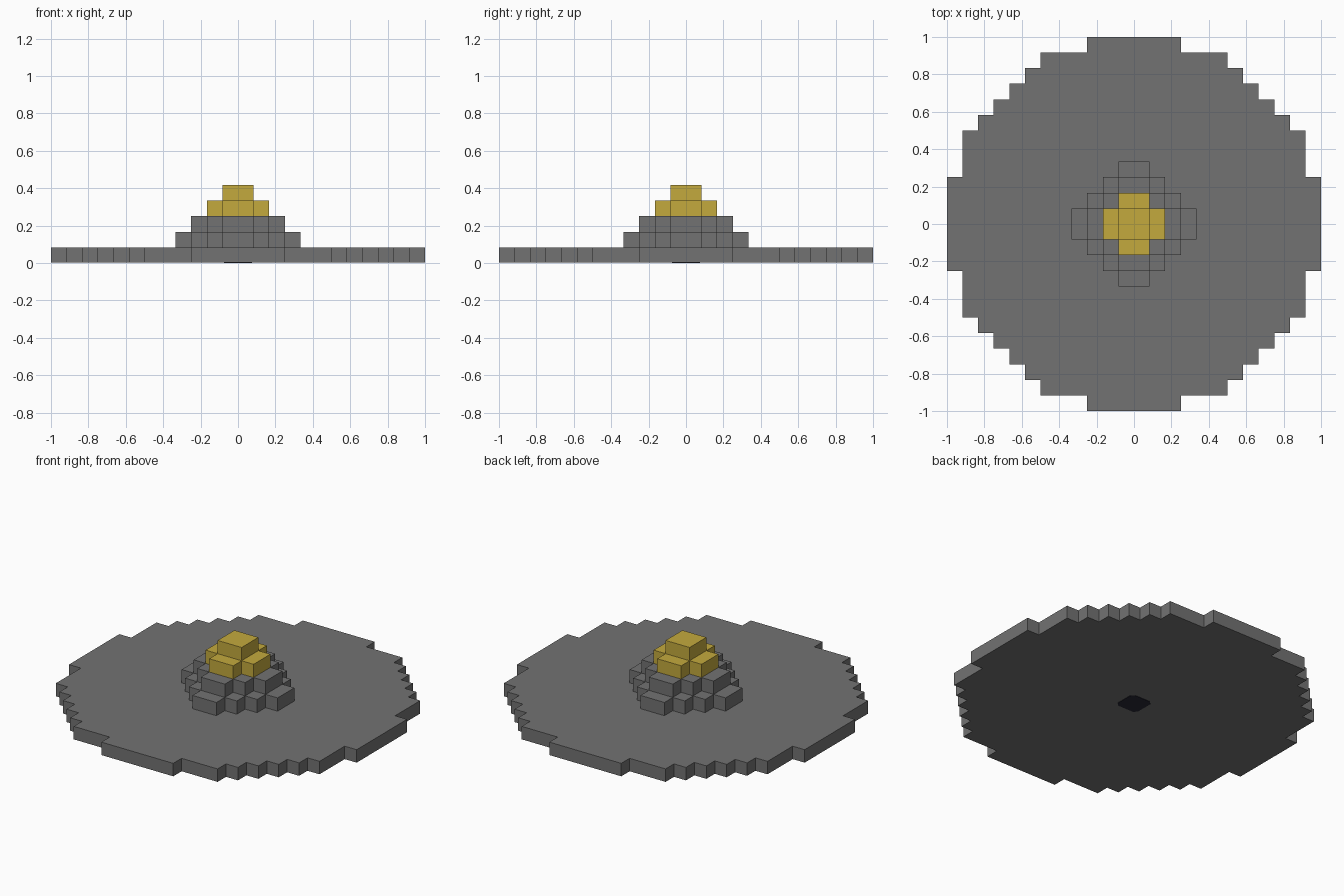
import bpy, bmesh

cube = bpy.data.objects.get("Cube")
if cube:
    bpy.data.objects.remove(cube, do_unlink=True)

U = 1 / 12  # size of one block


def material(name, rgb):
    mat = bpy.data.materials.new(name)
    mat.use_nodes = True
    colour = (*rgb, 1)
    mat.diffuse_color = colour
    bsdf = next(n for n in mat.node_tree.nodes if n.type == 'BSDF_PRINCIPLED')
    bsdf.inputs["Base Color"].default_value = colour
    return mat


def prism(name, quarter, bottom, top, mat):
    """Extrude a quarter outline, repeated by quarter turns, from bottom to top."""
    outline = []
    for _ in range(4):
        outline += quarter
        quarter = [(-y, x) for x, y in quarter]
    bm = bmesh.new()
    base = bm.faces.new([bm.verts.new((x, y, bottom)) for x, y in outline])
    result = bmesh.ops.extrude_face_region(bm, geom=[base], use_keep_orig=True)
    raised = [v for v in result["geom"] if isinstance(v, bmesh.types.BMVert)]
    bmesh.ops.translate(bm, verts=raised, vec=(0, 0, top - bottom))
    bmesh.ops.recalc_face_normals(bm, faces=bm.faces)
    mesh = bpy.data.meshes.new(name)
    bm.to_mesh(mesh)
    bm.free()
    mesh.materials.append(mat)
    obj = bpy.data.objects.new(name, mesh)
    bpy.context.collection.objects.link(obj)
    return obj


def steps(half_widths):
    """Quarter of a blocky round outline from the half width of each row."""
    points = []
    for row, (a, b) in enumerate(zip(half_widths, half_widths[1:]), 1):
        if a != b:
            points += [(a * U, row * U), (b * U, row * U)]
    return points + [(half_widths[-1] * U, len(half_widths) * U)]


grey = material("grey stone", (0.17, 0.17, 0.17))
gold = material("gold", (0.55, 0.40, 0.048))
dark = material("dark blue", (0.02, 0.02, 0.035))

# Wide blocky disc
prism("disc", steps([12, 12, 12, 11, 11, 11, 10, 9, 8, 7, 6, 3]), 0.002, U, grey)

# Stepped mound: each tier is one block narrower
tiers = [("lower_tier", grey), ("upper_tier", grey), ("gold_tier", gold), ("gold_cap", gold)]
for level, (name, mat) in enumerate(tiers, 1):
    prism(name, steps(list(range(5 - level, 0, -1))), level * U, (level + 1) * U, mat)

# Thin dark plate with clipped corners under the disc
half, clip = 0.075, 0.02
prism("underside_plate", [(half, half - clip), (half - clip, half)], 0, 0.004, dark)
